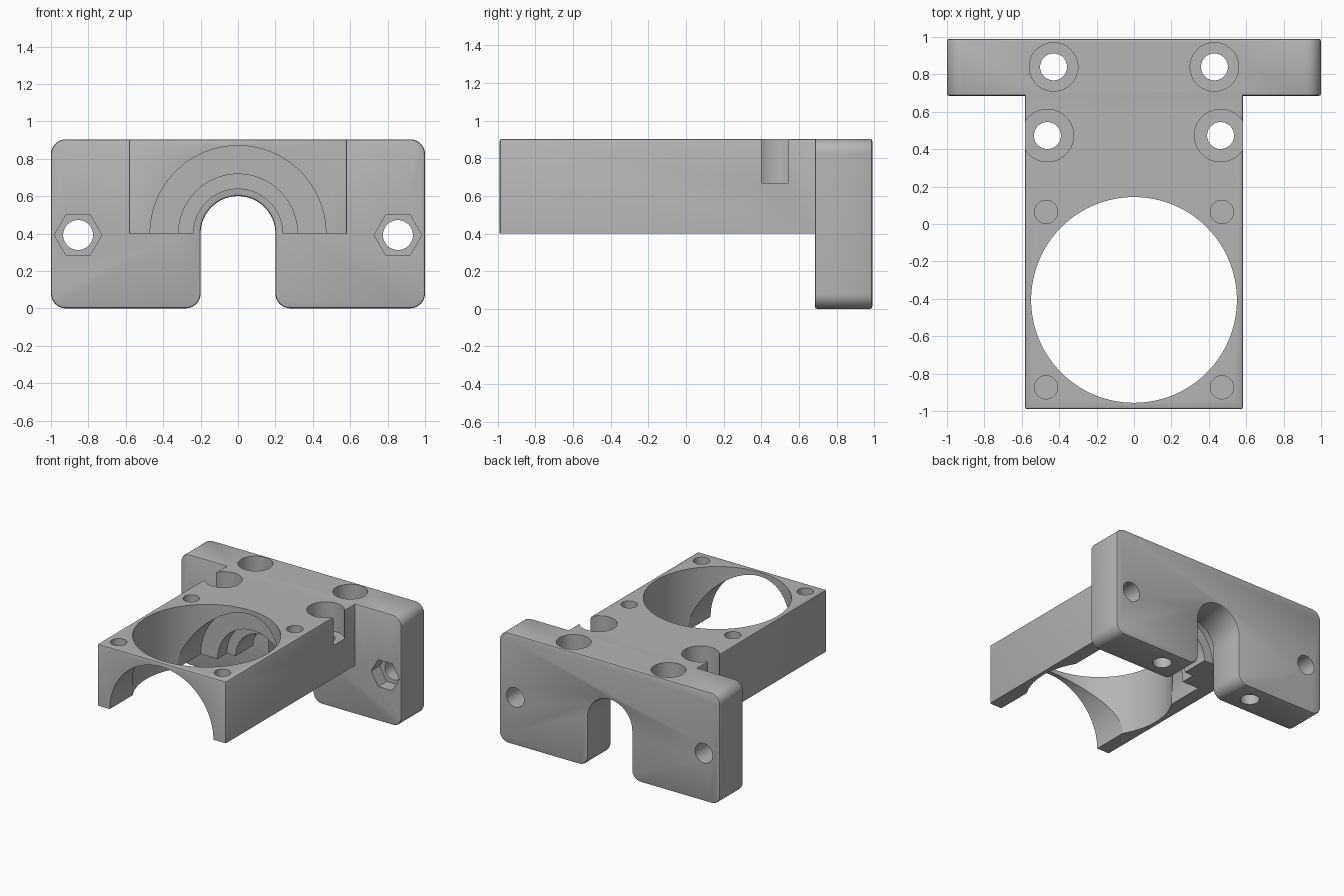
import bpy, bmesh
from math import pi, cos, sin, radians

if "Cube" in bpy.data.objects:
    bpy.data.objects.remove(bpy.data.objects["Cube"])

gray = bpy.data.materials.new("plain gray")
gray.use_nodes = True
color = (0.46, 0.46, 0.46, 1)
gray.diffuse_color = color
gray.node_tree.nodes["Principled BSDF"].inputs["Base Color"].default_value = color

TOP, BODY_BOTTOM = 0.904, 0.4
FRONT, STEP, BACK = -0.99, 0.685, 0.99
HALF_BODY, CORNER, EDGE = 0.583, 0.08, 0.012


def to_object(name, bm):
    bmesh.ops.recalc_face_normals(bm, faces=bm.faces)
    mesh = bpy.data.meshes.new(name)
    bm.to_mesh(mesh)
    bm.free()
    mesh.materials.append(gray)
    ob = bpy.data.objects.new(name, mesh)
    bpy.context.collection.objects.link(ob)
    return ob


def combine(target, other, operation):
    mod = target.modifiers.new(operation, "BOOLEAN")
    mod.operation, mod.solver, mod.object = operation, "EXACT", other
    bpy.context.view_layer.objects.active = target
    bpy.ops.object.modifier_apply(modifier=mod.name)
    bpy.data.objects.remove(other)


def drill(target, x, radius, start, end, y=None, z=None, sides=96):
    """Cut a cylinder: upright when y is given, front to back when z is given."""
    mid = (start + end) / 2
    upright = y is not None
    bpy.ops.mesh.primitive_cylinder_add(
        vertices=sides, radius=radius, depth=end - start,
        location=(x, y, mid) if upright else (x, mid, z),
        rotation=(0, 0, 0) if upright else (pi / 2, pi / 6, 0))
    cutter = bpy.context.object
    cutter.hide_render = True
    cutter.data.materials.append(gray)
    combine(target, cutter, "DIFFERENCE")


def arc(cx, cz, r, a0, a1, n):
    angles = [radians(a0 + (a1 - a0) * i / n) for i in range(n + 1)]
    return [(cx + r * cos(a), cz + r * sin(a)) for a in angles]


# Back plate: rounded outline with an arched slot, extruded front to back
far, near, high = 1 - CORNER, 0.2 + CORNER, TOP - CORNER
outline = (arc(-far, CORNER, CORNER, 180, 270, 10)
           + arc(-near, CORNER, CORNER, 270, 360, 10)
           + arc(0, BODY_BOTTOM, 0.2, 180, 0, 40)
           + arc(near, CORNER, CORNER, 180, 270, 10)
           + arc(far, CORNER, CORNER, 270, 360, 10)
           + arc(far, high, CORNER, 0, 90, 10)
           + arc(-far, high, CORNER, 90, 180, 10))
bm = bmesh.new()
cap = bm.faces.new([bm.verts.new((x, STEP, z)) for x, z in outline])
grown = bmesh.ops.extrude_face_region(bm, geom=[cap])["geom"]
bmesh.ops.translate(bm, vec=(0, BACK - STEP, 0),
                    verts=[g for g in grown if isinstance(g, bmesh.types.BMVert)])
if not cap.is_valid or len(bm.faces) < len(outline) + 2:
    bmesh.ops.holes_fill(bm, edges=bm.edges, sides=0)
bmesh.ops.recalc_face_normals(bm, faces=bm.faces)
rims = [e for e in bm.edges if abs(e.verts[0].co.y - e.verts[1].co.y) < 1e-4]
bmesh.ops.bevel(bm, geom=rims, offset=EDGE, segments=2, profile=0.5, affect="EDGES")
plate = to_object("back_plate", bm)

# Body block: reaches slightly into the plate, softened on top and at the front
JOIN = STEP + 0.04
bm = bmesh.new()
bmesh.ops.create_cube(bm, size=1)
for v in bm.verts:
    v.co.x *= 2 * HALF_BODY
    v.co.y = FRONT if v.co.y < 0 else JOIN
    v.co.z = BODY_BOTTOM if v.co.z < 0 else TOP
soft = [e for e in bm.edges
        if not all(v.co.z < 0.5 for v in e.verts)
        and not all(v.co.y > 0 for v in e.verts)]
bmesh.ops.bevel(bm, geom=soft, offset=EDGE, segments=2, profile=0.5, affect="EDGES")
body = to_object("mount_body", bm)

# Stepped channel under the body, wide at the front, with a narrow collar
drill(body, 0, 0.47, FRONT - 0.1, 0.19, z=BODY_BOTTOM)
drill(body, 0, 0.318, 0.15, 0.31, z=BODY_BOTTOM)
drill(body, 0, 0.238, 0.29, 0.56, z=BODY_BOTTOM)
drill(body, 0, 0.318, 0.54, JOIN + 0.1, z=BODY_BOTTOM)

# Large round opening
drill(body, 0, 0.55, 0, 1.2, y=-0.406, sides=128)

combine(plate, body, "UNION")
bracket = plate
bracket.name = "mount_bracket"

for side in (-1, 1):
    # Blind screw holes around the opening
    for y in (0.065, -0.873):
        drill(bracket, side * 0.47, 0.062, TOP - 0.25, 1, y=y, sides=48)
    # Counterbored bolt holes
    for x, y, bore in ((0.43, 0.84, 0.13), (0.463, 0.473, 0.14)):
        drill(bracket, side * x, 0.072, -0.1, 1, y=y, sides=48)
        drill(bracket, side * x, bore, 0.67, 1, y=y, sides=64)
    # Cross holes with hexagonal nut pockets on the front of the plate
    drill(bracket, side * 0.855, 0.08, 0.5, 1.2, z=0.392, sides=48)
    drill(bracket, side * 0.855, 0.127, 0.6, STEP + 0.11, z=0.392, sides=6)

bpy.ops.object.select_all(action="DESELECT")
bracket.select_set(True)
bpy.context.view_layer.objects.active = bracket
bpy.ops.object.shade_smooth_by_angle(angle=radians(25))
